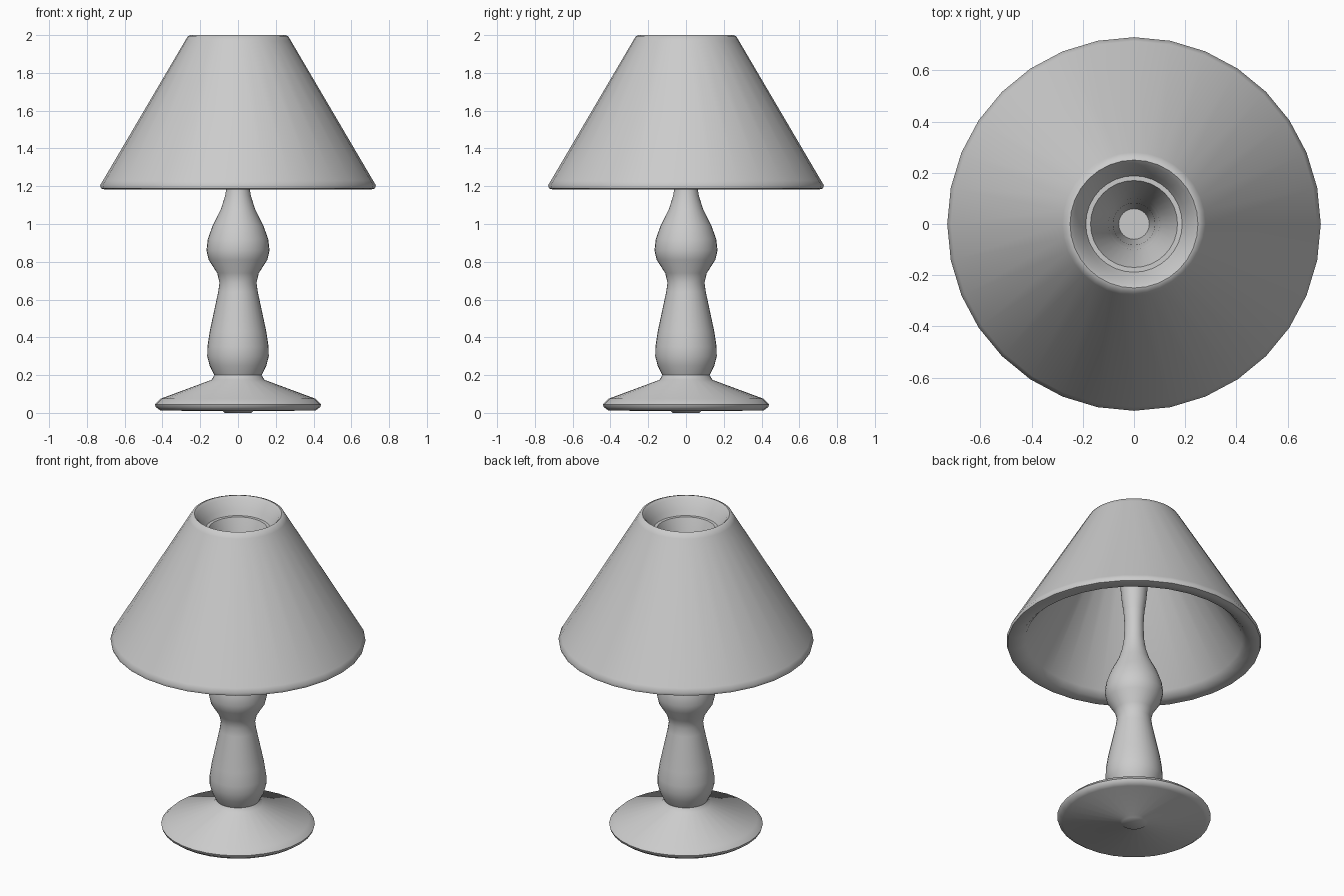
import bpy, bmesh, math

old = bpy.data.objects.get("Cube")
if old:
    bpy.data.objects.remove(old, do_unlink=True)

grey = bpy.data.materials.new("plain_grey")
grey.use_nodes = True
colour = (0.6, 0.6, 0.6, 1)
grey.diffuse_color = colour
grey.node_tree.nodes["Principled BSDF"].inputs["Base Color"].default_value = colour


def lathe(name, profile, angle=50, sides=32):
    """Turn a (radius, height) outline around z; a zero radius closes the end."""
    bm = bmesh.new()
    verts = [bm.verts.new((r, 0, z)) for r, z in profile]
    edges = [bm.edges.new(pair) for pair in zip(verts, verts[1:])]
    bmesh.ops.spin(bm, geom=verts + edges, cent=(0, 0, 0), axis=(0, 0, 1),
                   angle=math.tau, steps=sides, use_duplicate=False)
    bmesh.ops.remove_doubles(bm, verts=bm.verts, dist=1e-4)
    bmesh.ops.recalc_face_normals(bm, faces=bm.faces)
    mesh = bpy.data.meshes.new(name)
    bm.to_mesh(mesh)
    bm.free()
    mesh.materials.append(grey)
    obj = bpy.data.objects.new(name, mesh)
    bpy.context.collection.objects.link(obj)
    bpy.ops.object.select_all(action="DESELECT")
    obj.select_set(True)
    bpy.context.view_layer.objects.active = obj
    bpy.ops.object.shade_smooth_by_angle(angle=math.radians(angle))
    return obj


# Round foot and turned stem
lathe("base_and_stem", [
    (0, 0), (.07, 0), (.08, .01), (.41, .012), (.435, .03), (.44, .045), (.41, .075),
    (.14, .175), (.125, .2), (.15, .25), (.163, .3), (.162, .35), (.15, .43),
    (.105, .64), (.098, .69), (.11, .74), (.155, .81), (.167, .86), (.16, .92),
    (.135, .99), (.09, 1.08), (.068, 1.15), (.057, 1.22), (.055, 1.32),
    (.06, 1.4), (0, 1.4)])

# Hollow shade with a rounded lip and a funnel down to the stem
lathe("shade", [
    (.055, 1.36), (.068, 1.47), (.08, 1.58), (.1, 1.7), (.15, 1.83), (.205, 1.93),
    (.235, 1.985), (.25, 2), (.265, 1.995), (.28, 1.97), (.715, 1.23),
    (.73, 1.205), (.725, 1.188), (.7, 1.182), (.65, 1.19), (.62, 1.22),
    (.22, 1.9), (.17, 1.9), (.11, 1.75), (.082, 1.6), (.07, 1.47), (.055, 1.36)])
